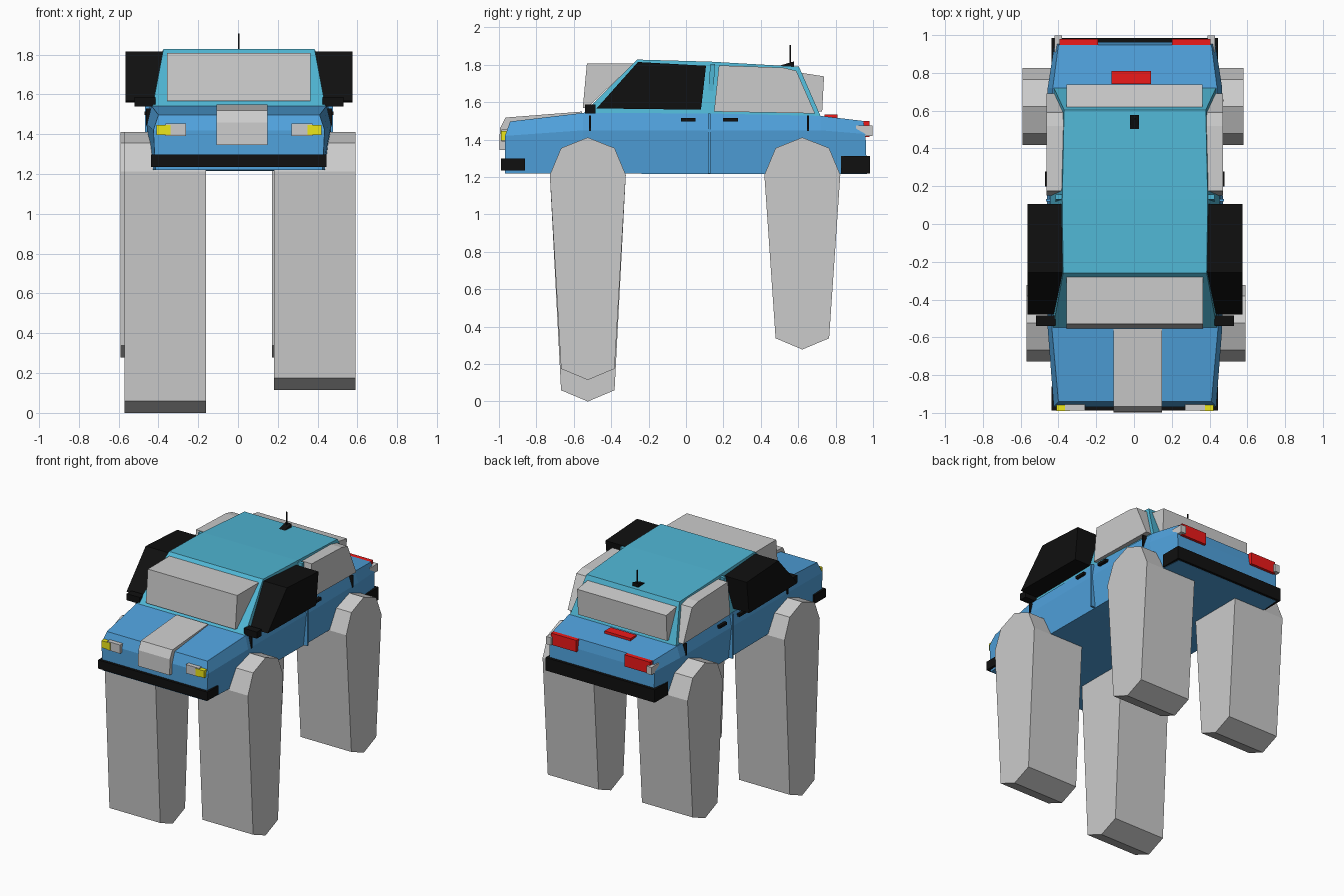
import bpy

if "Cube" in bpy.data.objects:
    bpy.data.objects.remove(bpy.data.objects["Cube"])

CX = 0.005  # the shell sits a touch off centre


def material(name, rgb):
    m = bpy.data.materials.new(name)
    m.diffuse_color = (*rgb, 1)
    m.use_nodes = True
    m.node_tree.nodes["Principled BSDF"].inputs["Base Color"].default_value = m.diffuse_color
    return m


BLUE = material("body_blue", (0.08, 0.36, 0.72))
TEAL = material("cabin_teal", (0.08, 0.47, 0.66))
BLACK = material("black", (0.005, 0.005, 0.005))
RED = material("red", (0.85, 0.01, 0.01))
YELLOW = material("yellow", (0.85, 0.8, 0.01))


def add_mesh(name, verts, faces, mat):
    me = bpy.data.meshes.new(name)
    me.from_pydata(verts, [], faces)
    import bmesh
    bm = bmesh.new()
    bm.from_mesh(me)
    bmesh.ops.recalc_face_normals(bm, faces=bm.faces)
    bm.to_mesh(me)
    bm.free()
    ob = bpy.data.objects.new(name, me)
    bpy.context.collection.objects.link(ob)
    if mat:
        me.materials.append(mat)
    return ob


def prism(name, profile, x0, x1, mat=None):
    """Extrude a (y, z) profile from x0 to x1."""
    n = len(profile)
    verts = [(x, y, z) for x in (x0, x1) for y, z in profile]
    faces = [tuple(range(n)), tuple(range(n, 2 * n))]
    faces += [(i, (i + 1) % n, (i + 1) % n + n, i + n) for i in range(n)]
    return add_mesh(name, verts, faces, mat)


def box(name, x, y, z, mat=None):
    return prism(name, [(y[0], z[0]), (y[1], z[0]), (y[1], z[1]), (y[0], z[1])], x[0], x[1], mat)


def loft(name, rings, mat):
    """Stack rings, each given as its right half from front to back and mirrored."""
    verts, faces = [], []
    n = len(rings[0])
    m = 2 * n
    for half in rings:
        verts += [(CX + x, y, z) for x, y, z in half]
        verts += [(CX - x, y, z) for x, y, z in reversed(half)]
    for r in range(len(rings) - 1):
        for i in range(m):
            j = (i + 1) % m
            faces.append((r * m + i, r * m + j, r * m + m + j, r * m + m + i))
    for base in (0, (len(rings) - 1) * m):
        for i in range(n - 1):
            faces.append((base + i, base + i + 1, base + m - 2 - i, base + m - 1 - i))
    return add_mesh(name, verts, faces, mat)


# lower body shell: sill, waist crease and deck line
loft("body", [
    [(.42, -.968, 1.22), (.44, -.55, 1.22), (.44, .12, 1.215), (.44, .72, 1.215), (.42, .967, 1.217)],
    [(.43, -.968, 1.42), (.462, -.55, 1.45), (.465, .12, 1.45), (.462, .72, 1.45), (.425, .96, 1.43)],
    [(.405, -.94, 1.497), (.44, -.55, 1.543), (.45, .12, 1.54), (.435, .72, 1.527), (.405, .948, 1.5)],
], BLUE)

# cabin with sloped pillars and roof
loft("cabin", [
    [(.435, -.555, 1.535), (.45, .12, 1.53), (.43, .722, 1.52)],
    [(.38, -.26, 1.828), (.385, .13, 1.817), (.375, .604, 1.79)],
], TEAL)

# stretched wheels as legs: x start, y centre, lowest point
for name, x, y, low in [("front_leg_left", -.57, -.525, 0), ("front_leg_right", .18, -.525, .115),
                        ("rear_leg_left", -.59, .622, .278), ("rear_leg_right", .17, .622, .278)]:
    half = [(.143, low + .06), (.203, 1.212), (.143, 1.355)]
    profile = [(y, low)] + [(y + d, z) for d, z in half] + [(y, 1.412)]
    profile += [(y - d, z) for d, z in reversed(half)]
    prism(name, profile, x, x + .41)

# thick front and rear glass, bonnet block
prism("windshield", [(-.53, 1.568), (-.552, 1.568), (-.53, 1.807), (-.28, 1.807)], -.357, .365)
prism("rear_window", [(.60, 1.76), (.738, 1.738), (.728, 1.55), (.69, 1.55)], -.357, .362)
prism("bonnet_block", [(-.555, 1.53), (-.555, 1.55), (-.965, 1.518), (-.995, 1.46), (-.998, 1.345),
                       (-.95, 1.345), (-.93, 1.48)], -.108, .147)

# bumpers
box("front_bumper", (-.437, .445), (-.988, -.86), (1.235, 1.298), BLACK)
box("rear_bumper", (-.437, .445), (.83, .985), (1.218, 1.312), BLACK)

# paired side parts
for side, s in (("left", -1), ("right", 1)):
    def span(a, b):
        return CX + s * a, CX + s * b

    prism("front_side_window_" + side, [(-.257, 1.815), (.107, 1.795), (.08, 1.56), (-.478, 1.567)],
          *span(.375, .57), BLACK)
    prism("rear_side_window_" + side, [(.176, 1.797), (.52, 1.785), (.59, 1.768), (.69, 1.54), (.15, 1.55)],
          *span(.36, .467))
    box("wing_mirror_" + side, span(.42, .525), (-.54, -.485), (1.54, 1.588), BLACK)
    for i, y in enumerate((-.028, .198)):
        box(f"door_handle_{i}_{side}", span(.44, .475), (y, y + .08), (1.496, 1.515), BLACK)
    for i, y in enumerate((-.518, .648)):
        box(f"side_marker_{i}_{side}", span(.43, .468), (y, y + .01), (1.445, 1.53), BLACK)
    box("door_pillar_trim_" + side, span(.43, .472), (.118, .132), (1.22, 1.54), BLUE)
    prism("pillar_strip_" + side, [(.11, 1.54), (.14, 1.54), (.155, 1.805), (.13, 1.805)],
          *span(.36, .42), TEAL)
    box("headlight_" + side, span(.265, .37), (-.987, -.93), (1.39, 1.453))
    box("indicator_" + side, span(.345, .415), (-.99, -.93), (1.395, 1.447), YELLOW)
    box("tail_light_" + side, span(.195, .40), (.93, .98), (1.415, 1.5), RED)
    box("reverse_light_" + side, span(.385, .425), (.91, .998), (1.42, 1.475))

# rear deck brake light, aerial
prism("deck_brake_light", [(.74, 1.5), (.74, 1.534), (.81, 1.534), (.81, 1.5)], -.12, .09, RED)
prism("aerial_base", [(.483, 1.79), (.577, 1.785), (.577, 1.818), (.555, 1.812)], -.02, .027, BLACK)
box("aerial_rod", (-.001, .007), (.553, .561), (1.79, 1.905), BLACK)
